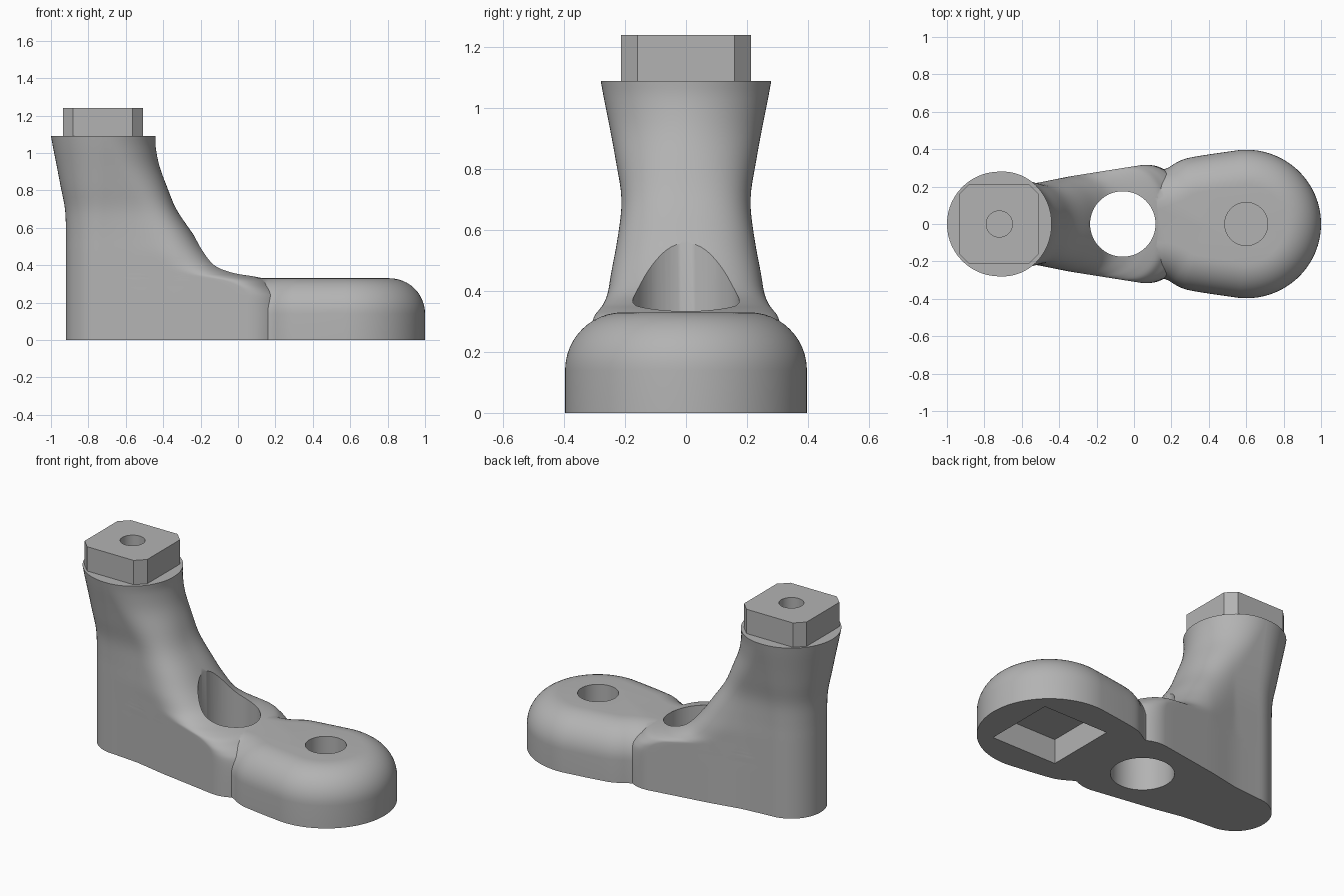
import bpy, bmesh
from math import sin, cos, pi, hypot

cube = bpy.data.objects.get("Cube")
if cube:
    bpy.data.objects.remove(cube, do_unlink=True)

grey = bpy.data.materials.new("plain grey")
grey.use_nodes = True
grey.diffuse_color = (0.45, 0.45, 0.45, 1)
grey.node_tree.nodes["Principled BSDF"].inputs["Base Color"].default_value = (0.45, 0.45, 0.45, 1)


def loft(name, rings):
    """Skin a stack of equal-length closed rings and cap both ends."""
    bm = bmesh.new()
    rows = [[bm.verts.new(p) for p in ring] for ring in rings]
    n = len(rows[0])
    for low, high in zip(rows, rows[1:]):
        for i in range(n):
            j = (i + 1) % n
            bm.faces.new((low[i], low[j], high[j], high[i]))
    bm.faces.new(rows[0][::-1])
    bm.faces.new(rows[-1])
    bmesh.ops.recalc_face_normals(bm, faces=bm.faces)
    mesh = bpy.data.meshes.new(name)
    bm.to_mesh(mesh)
    bm.free()
    mesh.materials.append(grey)
    obj = bpy.data.objects.new(name, mesh)
    bpy.context.collection.objects.link(obj)
    return obj


def prism(name, outline, z0, z1):
    return loft(name, [[(x, y, z) for x, y in outline] for z in (z0, z1)])


def circle(x, r, n=64):
    return [(x + r * cos(2 * pi * i / n), r * sin(2 * pi * i / n)) for i in range(n)]


def square(x, h, c=0.0):
    """Square outline of half-width h with corners cut by c."""
    if not c:
        return [(x - h, -h), (x + h, -h), (x + h, h), (x - h, h)]
    return [(x + sx, sy) for sx, sy in
            ((-h + c, -h), (h - c, -h), (h, -h + c), (h, h - c),
             (h - c, h), (-h + c, h), (-h, h - c), (-h, -h + c))]


def mirrored(half):
    """Close an outline whose first and last points lie on y = 0."""
    return half + [(x, -y) for x, y in half[-2:0:-1]]


def spline(points, steps):
    """Catmull-Rom curve through points of any dimension."""
    out = []
    for i in range(len(points) - 1):
        a, b, c, d = (points[max(0, min(len(points) - 1, i + k))] for k in (-1, 0, 1, 2))
        for s in range(steps):
            t = s / steps
            out.append(tuple(
                q + 0.5 * t * (r - p + t * (2 * p - 5 * q + 4 * r - w + t * (3 * (q - r) + w - p)))
                for p, q, r, w in zip(a, b, c, d)))
    return out + [tuple(points[-1])]


# Column: round back, tapered sides, and a nose that recedes with height
AXIS = -0.72
SIDE = [(-0.72, 0.2), (-0.54, 0.215), (-0.34, 0.255), (0.04, 0.315), (0.4, 0.36)]


def side_width(x):
    for (x0, y0), (x1, y1) in zip(SIDE, SIDE[1:]):
        if x <= x1:
            return y0 + (y1 - y0) * (x - x0) / (x1 - x0)
    return SIDE[-1][1]


def column_ring(z, r, widen, start, tip, power):
    def width(x):
        return r + (side_width(x) - 0.2) * widen
    half = [(AXIS - r * cos(pi / 2 * i / 14), r * sin(pi / 2 * i / 14)) for i in range(14)]
    for i in range(12):
        x = AXIS + (start - AXIS) * i / 12
        half.append((x, width(x)))
    for i in range(25):
        a = pi / 2 * i / 24
        x = start + (tip - start) * sin(a) ** (2 / power)
        half.append((x, width(x) * max(cos(a), 0) ** (2 / power) if i < 24 else 0))
    return [(x, y, z) for x, y in mirrored(half)]


# height, back radius, side widening, nose start, nose tip, nose squareness
LEVELS = [
    (0, .2, 1, .04, .3, 2), (.13, .2, 1, .04, .3, 2), (.22, .2, 1, .04, .28, 2),
    (.26, .2, 1, .03, .24, 2), (.29, .2, 1, 0, .2, 2), (.32, .2, 1, -.08, .16, 2.2),
    (.34, .2, 1, -.2, .09, 2.4), (.36, .2, 1, -.3, 0, 2.5), (.4, .2, 1, -.4, -.1, 2.6),
    (.48, .2, 1, -.48, -.18, 2.6), (.58, .2, .8, -.52, -.25, 2.5),
    (.7, .205, .4, -.55, -.33, 2.4), (.82, .228, .1, -.6, -.38, 2.2),
    (.93, .249, 0, -.65, -.42, 2), (1.03, .269, 0, -.69, -.44, 2), (1.09, .28, 0, -.7, -.44, 2)]
body = loft("column_and_foot", [column_ring(*lv) for lv in spline(LEVELS, 4)])

# Foot pad: necked outline with a round end and a rolled top edge
neck = spline([(0, .3), (.07, .3), (.13, .288), (.18, .3), (.23, .33), (.29, .353), (.42, .375)], 4)
edge = neck + [(0.6 + 0.4 * cos(a), 0.397 * sin(a))
               for a in (pi / 2 * (1.06 - 1.06 * i / 28) for i in range(29))]
pad_rings = []
for step in range(-1, 13):
    a = pi / 2 * max(step, 0) / 12
    inset = 0.19 * (1 - cos(a))
    z = 0 if step < 0 else 0.14 + 0.19 * sin(a)
    half = [(0, 0)]
    for i, (x, y) in enumerate(edge):
        p, q = edge[max(i - 1, 0)], edge[min(i + 1, len(edge) - 1)]
        tx, ty = q[0] - p[0], q[1] - p[1]
        if i == 0:
            tx, ty = 1, 0
        if i == len(edge) - 1:
            tx, ty, y = 0, -1, 0
        size = hypot(tx, ty)
        half.append((x + inset * ty / size, y - inset * tx / size))
    pad_rings.append([(x, y, z) for x, y in mirrored(half)])
pad = loft("foot_pad", pad_rings)

# Peg on the column top
peg = prism("top_peg", square(-0.722, 0.214, 0.055), 1.05, 1.24)

# Cutters: eye through the foot, blind holes, square socket underneath
cutters = [
    prism("eye_cutter", circle(-0.06, 0.175), -0.1, 1.0),
    prism("pad_hole_cutter", circle(0.6, 0.115), 0.21, 0.5),
    prism("peg_hole_cutter", circle(-0.72, 0.07, 40), 1.12, 1.4),
    prism("socket_cutter", square(0.6, 0.22), -0.1, 0.15)]

bpy.context.view_layer.objects.active = body
for tools, operation in (([pad, peg], 'UNION'), (cutters, 'DIFFERENCE')):
    for tool in tools:
        tool.hide_render = True
        mod = body.modifiers.new(tool.name, 'BOOLEAN')
        mod.operation = operation
        mod.solver = 'EXACT'
        mod.object = tool
        bpy.ops.object.modifier_apply(modifier=mod.name)
        bpy.data.objects.remove(tool, do_unlink=True)

bpy.ops.object.select_all(action='DESELECT')
body.select_set(True)
bpy.ops.object.shade_smooth_by_angle(angle=0.6)
